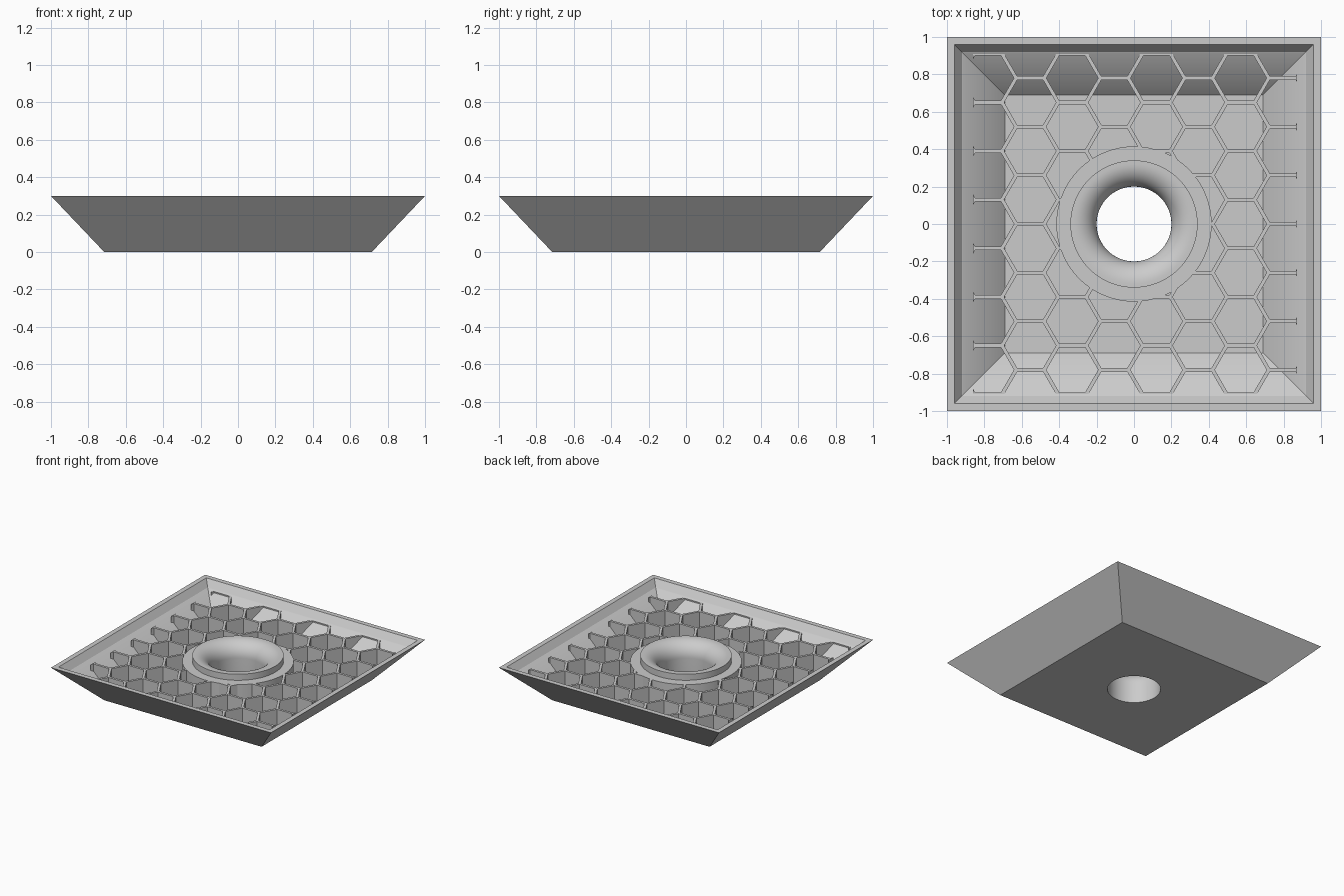
import bpy, bmesh, math
from mathutils import Matrix, Vector

if "Cube" in bpy.data.objects:
    bpy.data.objects.remove(bpy.data.objects["Cube"], do_unlink=True)

grey = bpy.data.materials.new("light_grey")
grey.use_nodes = True
colour = (0.6, 0.6, 0.6, 1)
grey.diffuse_color = colour
grey.node_tree.nodes["Principled BSDF"].inputs["Base Color"].default_value = colour

SEGMENTS = 64
RIB_TOP = 0.24
FLOOR = 0.02
HOLE = 0.2


def finish(bm, name):
    """Turn a bmesh into a grey object."""
    bmesh.ops.recalc_face_normals(bm, faces=bm.faces)
    mesh = bpy.data.meshes.new(name)
    bm.to_mesh(mesh)
    bm.free()
    obj = bpy.data.objects.new(name, mesh)
    mesh.materials.append(grey)
    bpy.context.collection.objects.link(obj)
    return obj


def loft(rings, name):
    """Skin a stack of rings and cap both ends."""
    bm = bmesh.new()
    loops = [[bm.verts.new(p) for p in ring] for ring in rings]
    for low, high in zip(loops, loops[1:]):
        for i in range(len(low)):
            j = (i + 1) % len(low)
            bm.faces.new((low[i], low[j], high[j], high[i]))
    bm.faces.new(loops[0])
    bm.faces.new(loops[-1])
    return finish(bm, name)


def rectangle(hx, hy, z, cx=0):
    return [(cx + sx * hx, sy * hy, z) for sx, sy in ((-1, -1), (1, -1), (1, 1), (-1, 1))]


def prism(bm, x, y, radius, sides):
    """Upright cutting prism with its first corner on the x axis."""
    bmesh.ops.create_cone(bm, cap_ends=True, segments=sides, radius1=radius,
                          radius2=radius, depth=1, matrix=Matrix.Translation((x, y, 0)))


def select_only(obj):
    bpy.ops.object.select_all(action="DESELECT")
    obj.select_set(True)
    bpy.context.view_layer.objects.active = obj


def cut(obj, cutter):
    """Subtract a cutter and discard it."""
    cutter.hide_render = True
    mod = obj.modifiers.new("cut", "BOOLEAN")
    mod.operation = "DIFFERENCE"
    mod.solver = "EXACT"
    mod.object = cutter
    select_only(obj)
    bpy.ops.object.modifier_apply(modifier=mod.name)
    bpy.data.objects.remove(cutter, do_unlink=True)


def round_cutter(radius):
    bm = bmesh.new()
    prism(bm, 0, 0, radius, SEGMENTS)
    return finish(bm, "round_cutter")


# Square tray: sloped outside, flat rim, lip, tiny ledge and sloped inside
tray_profile = [(0.715, 0), (1, 0.3), (0.96, 0.3), (0.92, 0.247),
                (0.915, 0.245), (0.69, FLOOR)]
tray = loft([rectangle(h, h, z) for h, z in tray_profile], "tray")
cut(tray, round_cutter(HOLE))

# Honeycomb ribs: a plate following the tray walls, pierced by hexagons
ribs = loft([rectangle(0.705, 0.705, 0.012),
             rectangle(0.867, 0.867, 0.175, 0.005),
             rectangle(0.867, 0.91, 0.215, 0.005),
             rectangle(0.867, 0.91, RIB_TOP, 0.005)], "honeycomb_ribs")
pitch, rib_width = 0.26, 0.02
hex_radius = (pitch - rib_width) / math.sqrt(3)
bm = bmesh.new()
for column in range(-1, 9):
    x = 0.0075 + (column - 3.5) * pitch * math.sqrt(3) / 2
    for row in range(-4, 5):
        y = (row + 0.5 * (column % 2)) * pitch
        bmesh.ops.create_cone(
            bm, cap_ends=True, segments=6, radius1=hex_radius, radius2=hex_radius, depth=1,
            matrix=Matrix.Translation((x, y, 0)) @ Matrix.Rotation(math.pi / 6, 4, "Z"))
# Turn the prisms so their points face left and right
first = min((v.co - Vector((0.0075 - 4.5 * pitch * math.sqrt(3) / 2, -3.5 * pitch, 0.5))).length
            for v in bm.verts)
hexagons = finish(bm, "hexagon_cutter")
cut(ribs, hexagons)
cut(ribs, round_cutter(0.41))

# Round hub with a flared hole, spun from its section
flare = 0.12
section = [(HOLE, FLOOR)]
for i in range(13):
    a = math.pi / 2 * i / 12
    section.append((HOLE + flare * (1 - math.cos(a)), 0.17 + flare * math.sin(a)))
section += [(0.34, 0.29), (0.34, RIB_TOP), (0.415, RIB_TOP), (0.415, FLOOR)]
bm = bmesh.new()
verts = [bm.verts.new((r, 0, z)) for r, z in section]
edges = [bm.edges.new((verts[i - 1], verts[i])) for i in range(len(verts))]
bmesh.ops.spin(bm, geom=verts + edges, cent=(0, 0, 0), axis=(0, 0, 1),
               angle=2 * math.pi, steps=SEGMENTS)
bmesh.ops.remove_doubles(bm, verts=bm.verts, dist=0.0001)
hub = finish(bm, "flared_hub")

for obj in (tray, hub):
    select_only(obj)
    bpy.ops.object.shade_smooth_by_angle(angle=math.radians(30))
